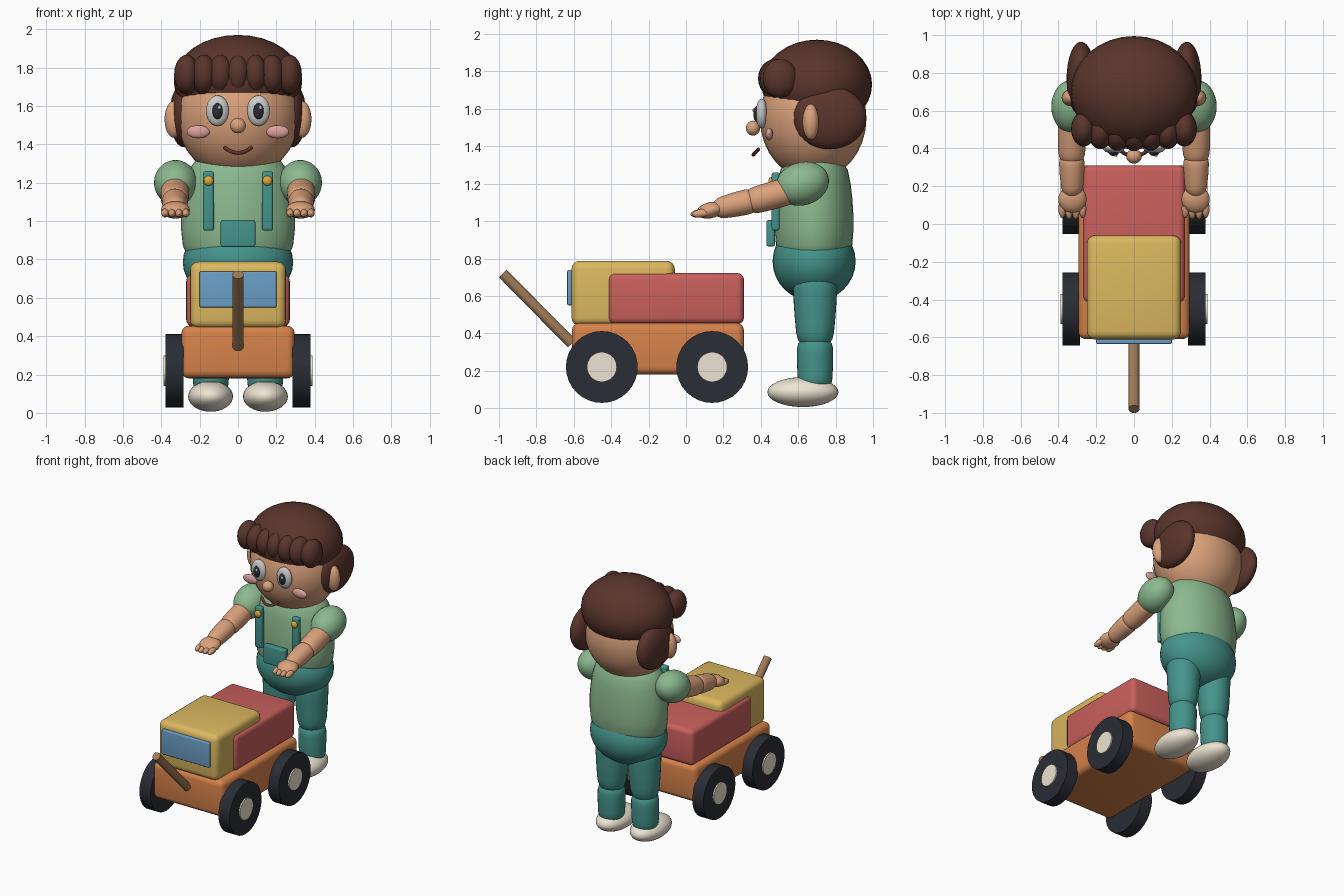
import bpy, bmesh, math
from mathutils import Vector, Matrix

if "Cube" in bpy.data.objects:
    bpy.data.objects.remove(bpy.data.objects["Cube"])


def mat(name, hexcol):
    lin = [((int(hexcol[i:i + 2], 16) / 255 + 0.055) / 1.055) ** 2.4 for i in (0, 2, 4)]
    m = bpy.data.materials.new(name)
    m.diffuse_color = (*lin, 1)
    m.use_nodes = True
    m.node_tree.nodes["Principled BSDF"].inputs["Base Color"].default_value = m.diffuse_color
    return m


SKIN, HAIR = mat("skin", "DCA27C"), mat("hair", "5A352C")
SHIRT, PANTS = mat("shirt", "8CB98F"), mat("trousers", "45948C")
CREAM, WHITE = mat("cream", "EDE4D2"), mat("white", "F4F4F4")
DARK, PINK = mat("dark", "2A2D35"), mat("pink", "E0A0A0")
ORANGE, RED = mat("orange", "D6824A"), mat("red", "C9605C")
YELLOW, BLUE = mat("yellow", "DCB860"), mat("blue", "6C9FC6")
WOOD, LIP, GOLD = mat("wood", "A07C58"), mat("lip", "6A3328"), mat("gold", "DDA93C")


def add(name, bm, m, angle=40):
    bmesh.ops.recalc_face_normals(bm, faces=bm.faces)
    me = bpy.data.meshes.new(name)
    bm.to_mesh(me)
    bm.free()
    ob = bpy.data.objects.new(name, me)
    bpy.context.collection.objects.link(ob)
    me.materials.append(m)
    bpy.context.view_layer.objects.active = ob
    ob.select_set(True)
    bpy.ops.object.shade_smooth_by_angle(angle=math.radians(angle))
    ob.select_set(False)
    return ob


def ball(name, c, r, m, tilt=0, seg=32):
    """Ellipsoid, tilted about x."""
    bm = bmesh.new()
    mx = Matrix.Translation(c) @ Matrix.Rotation(tilt, 4, 'X') @ Matrix.Diagonal((*r, 1))
    bmesh.ops.create_uvsphere(bm, u_segments=seg, v_segments=seg // 2, radius=1, matrix=mx)
    return add(name, bm, m)


def box(name, lo, hi, m, bevel):
    lo, hi = Vector(lo), Vector(hi)
    bm = bmesh.new()
    mx = Matrix.Translation((lo + hi) / 2) @ Matrix.Diagonal((*(hi - lo), 1))
    bmesh.ops.create_cube(bm, size=1, matrix=mx)
    bmesh.ops.bevel(bm, geom=bm.edges[:], offset=bevel, segments=4, profile=0.5, affect='EDGES')
    return add(name, bm, m)


def lathe(name, profile, m, mx=Matrix(), seg=32):
    """Revolve (radius, height) points about local z."""
    bm = bmesh.new()
    rings = [[bm.verts.new(mx @ Vector((r * math.cos(a), r * math.sin(a), z)))
              for a in (2 * math.pi * i / seg for i in range(seg))] for r, z in profile]
    for a, b in zip(rings, rings[1:]):
        for i in range(seg):
            j = (i + 1) % seg
            bm.faces.new((a[i], a[j], b[j], b[i]))
    bm.faces.new(rings[0])
    bm.faces.new(rings[-1])
    return add(name, bm, m)


def along(p, q):
    p, d = Vector(p), Vector(q) - Vector(p)
    return Matrix.Translation(p) @ d.to_track_quat('Z', 'Y').to_matrix().to_4x4(), d.length


def rod(name, p, q, r, m):
    mx, n = along(p, q)
    return lathe(name, [(r, 0), (r, n)], m, mx)


def limb(name, p, q, r0, r1, m, bulge=0.006):
    """Tapered limb with rounded ends."""
    mx, n = along(p, q)
    prof = []
    for i in range(17):
        t = i / 16
        u = (1 - math.cos(math.pi * t)) / 2
        end = min(u, 1 - u) / 0.22
        f = 1 if end >= 1 else math.sqrt(max(0.002, 1 - (1 - end) ** 2))
        prof.append(((r0 + (r1 - r0) * u + bulge * math.sin(math.pi * u)) * f, u * n))
    return lathe(name, prof, m, mx)


# Wagon
box("wagon_base", (-.295, -.61, .18), (.295, .31, .455), ORANGE, .04)
box("wagon_bed", (-.27, -.415, .45), (.27, .31, .722), RED, .035)
box("wagon_cab", (-.25, -.612, .44), (.25, -.06, .788), YELLOW, .045)
box("windscreen", (-.2, -.635, .55), (.2, -.608, .738), BLUE, .008)
rod("pull_handle", (0, -.61, .345), (0, -.98, .72), .029, WOOD)
for s, side in ((-1, "left"), (1, "right")):
    for y, end in ((-.45, "front"), (.14, "rear")):
        rod(f"{end}_wheel_{side}", (s * .285, y, .22), (s * .378, y, .22), .192, DARK)
        rod(f"{end}_hub_{side}", (s * .37, y, .22), (s * .388, y, .22), .08, CREAM)

# Torso, hips and dungaree front
body = Matrix.Translation((0, .685, 0)) @ Matrix.Diagonal((1, .71, 1, 1))
lathe("shirt", [(.2, .78), (.265, .82), (.287, .87), (.296, .95), (.296, 1.03), (.288, 1.12),
                (.275, 1.2), (.255, 1.27), (.21, 1.33), (.12, 1.37), (.02, 1.38)], SHIRT, body)
ball("trouser_hips", (0, .685, .785), (.288, .222, .215), PANTS)
box("bib", (-.09, .43, .865), (.09, .475, 1.005), PANTS, .01)

# Head and face
ball("head", (0, .68, 1.55), (.32, .285, .33), SKIN)
ball("nose", (0, .358, 1.497), (.041, .038, .04), SKIN, seg=24)
cu = bpy.data.curves.new("mouth", 'CURVE')
cu.dimensions, cu.bevel_depth, cu.bevel_resolution, cu.use_fill_caps = '3D', .01, 3, True
sp = cu.splines.new('POLY')
sp.points.add(8)
for i, pt in enumerate(sp.points):
    t = i / 4 - 1
    pt.co = (t * .072, .36 + .028 * t * t, 1.355 + .03 * t * t, 1)
mouth = bpy.data.objects.new("mouth", cu)
bpy.context.collection.objects.link(mouth)
cu.materials.append(LIP)

# Hair cap and fringe
ball("hair_cap", (0, .7, 1.73), (.335, .295, .24), HAIR)
for i in range(7):
    x = (i - 3) * .089
    ball(f"fringe_{i + 1}", (x, .478 + .35 * x * x, 1.763), (.066, .093, .104), HAIR, seg=24)

for s, side in ((-1, "left"), (1, "right")):
    # Face details
    ball(f"eye_{side}", (s * .107, .405, 1.575), (.06, .032, .08), WHITE, seg=24)
    ball(f"pupil_{side}", (s * .107, .378, 1.573), (.027, .018, .042), DARK, seg=24)
    ball(f"eye_glint_{side}", (s * .107 + .01, .362, 1.592), (.009, .006, .011), WHITE, seg=12)
    ball(f"cheek_{side}", (s * .207, .445, 1.465), (.06, .02, .034), PINK, seg=24)
    ball(f"ear_{side}", (s * .333, .668, 1.53), (.05, .045, .096), SKIN, seg=24)
    ball(f"side_hair_{side}", (s * .28, .768, 1.552), (.077, .197, .168), HAIR)

    # Straps and buttons
    xs = sorted((s * .126, s * .182))
    box(f"strap_{side}", (xs[0], .458, .95), (xs[1], .5, 1.26), PANTS, .012)
    ball(f"button_{side}", (s * .153, .455, 1.21), (.026, .015, .026), GOLD, seg=16)

    # Legs and shoes
    limb(f"upper_leg_{side}", (s * .13, .69, .76), (s * .14, .69, .3), .122, .09, PANTS)
    limb(f"lower_leg_{side}", (s * .14, .69, .39), (s * .142, .69, .08), .094, .086, PANTS)
    ball(f"shoe_{side}", (s * .143, .625, .086), (.117, .19, .08), CREAM)

    # Arms reaching forward
    ball(f"sleeve_{side}", (s * .325, .622, 1.2), (.113, .145, .115), SHIRT, tilt=.3)
    limb(f"upper_arm_{side}", (s * .328, .6, 1.175), (s * .33, .31, 1.095), .07, .066, SKIN)
    limb(f"forearm_{side}", (s * .33, .38, 1.115), (s * .327, .14, 1.06), .067, .05, SKIN)
    ball(f"palm_{side}", (s * .326, .13, 1.058), (.075, .075, .043), SKIN, tilt=.22, seg=24)
    for i in range(4):
        dx = (i - 1.5) * .036
        ball(f"finger_{side}_{i + 1}", (s * .326 + dx, .07 + abs(dx) * .2, 1.042),
             (.02, .05, .022), SKIN, tilt=.15, seg=16)
